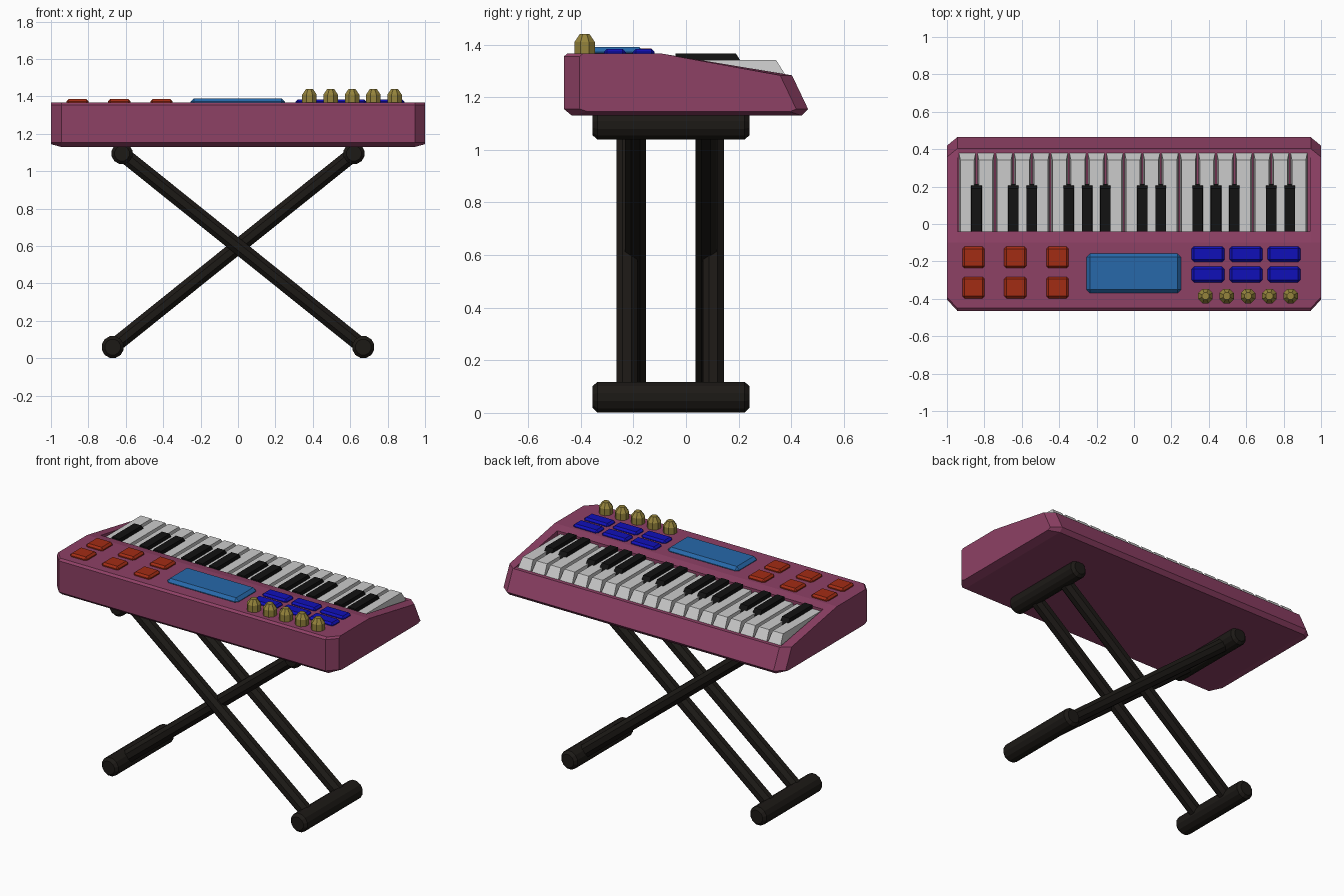
import bpy, bmesh, math
from mathutils import Vector

if "Cube" in bpy.data.objects:
    bpy.data.objects.remove(bpy.data.objects["Cube"])


def material(name, rgb):
    m = bpy.data.materials.new(name)
    m.diffuse_color = (*rgb, 1)
    m.use_nodes = True
    m.node_tree.nodes["Principled BSDF"].inputs["Base Color"].default_value = m.diffuse_color
    return m


PURPLE = material("purple", (0.27, 0.052, 0.13))
RED = material("red", (0.36, 0.025, 0.007))
BLUE = material("blue", (0.005, 0.005, 0.48))
SCREEN = material("screen_blue", (0.02, 0.14, 0.4))
GOLD = material("gold", (0.3, 0.23, 0.045))
BLACK = material("black", (0.006, 0.006, 0.006))
METAL = material("dark_metal", (0.012, 0.01, 0.008))


def loft(name, rings, mat=None):
    """Skin a list of equal-length closed rings and cap both ends."""
    bm = bmesh.new()
    rows = [[bm.verts.new(p) for p in r] for r in rings]
    n = len(rows[0])
    for a, b in zip(rows, rows[1:]):
        for i in range(n):
            j = (i + 1) % n
            bm.faces.new((a[i], a[j], b[j], b[i]))
    bm.faces.new(rows[0])
    bm.faces.new(rows[-1])
    bmesh.ops.recalc_face_normals(bm, faces=bm.faces)
    me = bpy.data.meshes.new(name)
    bm.to_mesh(me)
    bm.free()
    ob = bpy.data.objects.new(name, me)
    bpy.context.collection.objects.link(ob)
    if mat:
        me.materials.append(mat)
    return ob


def rect(x0, x1, y0, y1, z):
    return [(x0, y0, z), (x1, y0, z), (x1, y1, z), (x0, y1, z)]


def box(name, cx, cy, w, d, z0, z1, mat, bevel=0):
    r = (cx - w / 2, cx + w / 2, cy - d / 2, cy + d / 2)
    ob = loft(name, [rect(*r, z0), rect(*r, z1)], mat)
    if bevel:
        mod = ob.modifiers.new("bevel", "BEVEL")
        mod.width, mod.segments = bevel, 1
    return ob


def rod(name, a, b, radii, sides, mat):
    """Tube from a to b; radii is a list of (distance fraction, radius)."""
    a, b = Vector(a), Vector(b)
    q = (b - a).to_track_quat('Z', 'Y')
    rings = []
    for t, r in radii:
        c = a.lerp(b, t)
        rings.append([c + q @ Vector((r * math.cos(k), r * math.sin(k), 0))
                      for k in (math.tau * (i + 0.5) / sides for i in range(sides))])
    return loft(name, rings, mat)


# Body: side profile lofted across x, pulled in at the ends for the corners
profile = [(-0.434, 1.13), (-0.464, 1.155), (-0.464, 1.355), (-0.45, 1.367),
           (-0.10, 1.367), (0.403, 1.283), (0.464, 1.155), (0.44, 1.13)]
end = [(y + 0.06 if y < -0.4 else y - 0.045 if y > 0.3 else y,
        z + 0.015 if z < 1.14 else z) for y, z in profile]
body = loft("body", [[(x, y, z) for y, z in p] for x, p in
                     ((-1, end), (-0.945, profile), (0.945, profile), (1, end))], PURPLE)

# Recess for the keys
cutter = box("key_recess_cutter", -0.002, 0.23, 1.884, 0.54, 1.283, 1.5, None)
cutter.hide_render = True
cutter.hide_set(True)
cut = body.modifiers.new("recess", "BOOLEAN")
cut.operation, cut.object, cut.solver = 'DIFFERENCE', cutter, 'EXACT'

# Keys
PITCH, START = 0.0985, -0.9405
for i in range(19):
    c = START + PITCH * (i + 0.5)
    loft(f"white_key_{i + 1}", [rect(c - 0.045, c + 0.045, -0.039, 0.38, 1.281),
                                rect(c - 0.037, c + 0.037, -0.039, 0.342, 1.342)])
for i in (1, 3, 4, 6, 7, 8, 10, 11, 13, 14, 15, 17, 18):
    c = START + PITCH * i
    loft(f"black_key_{i}", [rect(c - 0.029, c + 0.029, -0.039, 0.215, 1.325),
                            rect(c - 0.027, c + 0.027, -0.039, 0.19, 1.366)], BLACK)

# Panel controls
for i, x in enumerate((-0.858, -0.634, -0.409)):
    for j, y in enumerate((-0.178, -0.34)):
        box(f"red_pad_{i}_{j}", x, y, 0.12, 0.115, 1.35, 1.386, RED, 0.012)
for i, x in enumerate((0.396, 0.599, 0.802)):
    for j, y in enumerate((-0.161, -0.27)):
        box(f"blue_button_{i}_{j}", x, y, 0.175, 0.083, 1.35, 1.384, BLUE, 0.012)
box("screen", -0.002, -0.264, 0.505, 0.21, 1.35, 1.39, SCREEN, 0.018)
for i in range(5):
    x = 0.382 + 0.1138 * i
    rod(f"knob_{i + 1}", (x, -0.385, 1.36), (x, -0.385, 1.44),
        [(0, 0.042), (0.62, 0.042), (1, 0.02)], 8, GOLD)

# Stand: cross tubes top and bottom, then the crossing legs
for side, s in (("left", -1), ("right", 1)):
    for part, x, z, r in (("foot", 0.67, 0.06, 0.06), ("support", 0.62, 1.095, 0.058)):
        rod(f"{side}_{part}", (s * x, -0.355, z), (s * x, 0.241, z),
            [(0, r - 0.017), (0.03, r), (0.97, r), (1, r - 0.017)], 12, METAL)
    # the pair ending on the right foot sits slightly outside the other pair
    for where, y in (("front", -0.224 if s > 0 else -0.192),
                     ("back", 0.104 if s > 0 else 0.076)):
        rod(f"{side}_{where}_leg", (s * 0.67, y, 0.06), (-s * 0.62, y, 1.095),
            [(0, 0.043), (1, 0.043)], 8, METAL)
